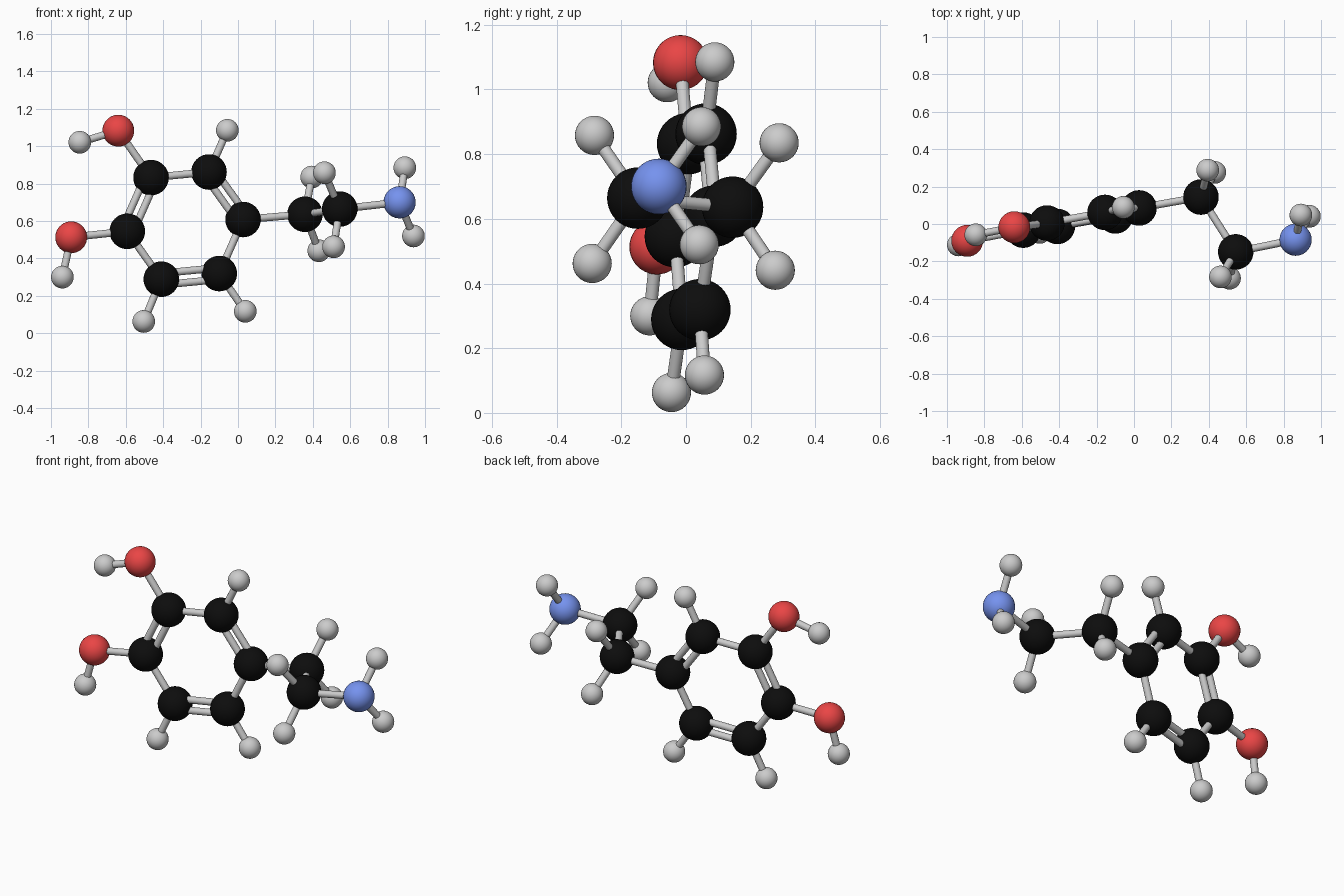
import bpy
from mathutils import Vector

if "Cube" in bpy.data.objects:
    bpy.data.objects.remove(bpy.data.objects["Cube"])


def mat(name, rgb):
    m = bpy.data.materials.new(name)
    m.diffuse_color = (*rgb, 1)
    m.use_nodes = True
    m.node_tree.nodes["Principled BSDF"].inputs["Base Color"].default_value = m.diffuse_color
    return m


# element styles: name, radius, material
STYLE = {
    "C": ("carbon", 0.095, mat("black", (0.004, 0.004, 0.004))),
    "O": ("oxygen", 0.085, mat("red", (0.82, 0.06, 0.06))),
    "N": ("nitrogen", 0.086, mat("blue", (0.18, 0.29, 0.86))),
    "H": ("hydrogen", 0.0605, None),
}

# atom centres
ATOMS = {
    # ring
    "C1": (0.027, 0.086, 0.608), "C2": (-0.155, 0.062, 0.862),
    "C3": (-0.465, 0.005, 0.832), "C4": (-0.592, -0.033, 0.545),
    "C5": (-0.41, -0.013, 0.289), "C6": (-0.10, 0.043, 0.319),
    # hydroxyl groups
    "O1": (-0.64, -0.017, 1.083), "O2": (-0.892, -0.09, 0.513),
    "H1": (-0.846, -0.058, 1.021), "H2": (-0.939, -0.112, 0.30),
    # ring hydrogens
    "H3": (-0.057, 0.089, 1.085), "H4": (-0.504, -0.045, 0.063),
    "H5": (0.039, 0.057, 0.117),
    # side chain
    "C7": (0.358, 0.144, 0.636), "C8": (0.544, -0.149, 0.664),
    "N1": (0.864, -0.084, 0.70),
    "H6": (0.394, 0.288, 0.835), "H7": (0.432, 0.276, 0.441),
    "H8": (0.462, -0.283, 0.858), "H9": (0.511, -0.29, 0.462),
    "H10": (0.892, 0.048, 0.885), "H11": (0.938, 0.041, 0.52),
}
ATOMS = {k: Vector(v) for k, v in ATOMS.items()}

SINGLE = ("C2-C3 C4-C5 C6-C1 C3-O1 C4-O2 O1-H1 O2-H2 C2-H3 C5-H4 C6-H5 "
          "C1-C7 C7-C8 C8-N1 C7-H6 C7-H7 C8-H8 C8-H9 N1-H10 N1-H11").split()
DOUBLE = "C1-C2 C3-C4 C5-C6".split()


def smooth(ob):
    bpy.ops.object.shade_smooth_by_angle()
    return ob


def rod(name, a, b, radius=0.02):
    d = b - a
    bpy.ops.mesh.primitive_cylinder_add(
        vertices=20, radius=radius, depth=d.length, location=(a + b) / 2,
        rotation=d.to_track_quat("Z", "Y").to_euler())
    ob = bpy.context.object
    ob.name = name
    smooth(ob)


# atoms
for key, pos in ATOMS.items():
    name, radius, material = STYLE[key[0]]
    bpy.ops.mesh.primitive_uv_sphere_add(segments=32, ring_count=20,
                                         radius=radius, location=pos)
    ob = bpy.context.object
    ob.name = name + "_atom_" + key[1:]
    smooth(ob)
    if material:
        ob.data.materials.append(material)

# single bonds
for bond in SINGLE:
    a, b = (ATOMS[k] for k in bond.split("-"))
    rod("single_bond", a, b)

# double bonds: two rods side by side in the ring plane
normal = (ATOMS["C3"] - ATOMS["C1"]).cross(ATOMS["C5"] - ATOMS["C1"])
for bond in DOUBLE:
    a, b = (ATOMS[k] for k in bond.split("-"))
    side = (b - a).cross(normal).normalized() * 0.031
    for s in (-1, 1):
        rod("double_bond", a + side * s, b + side * s)
